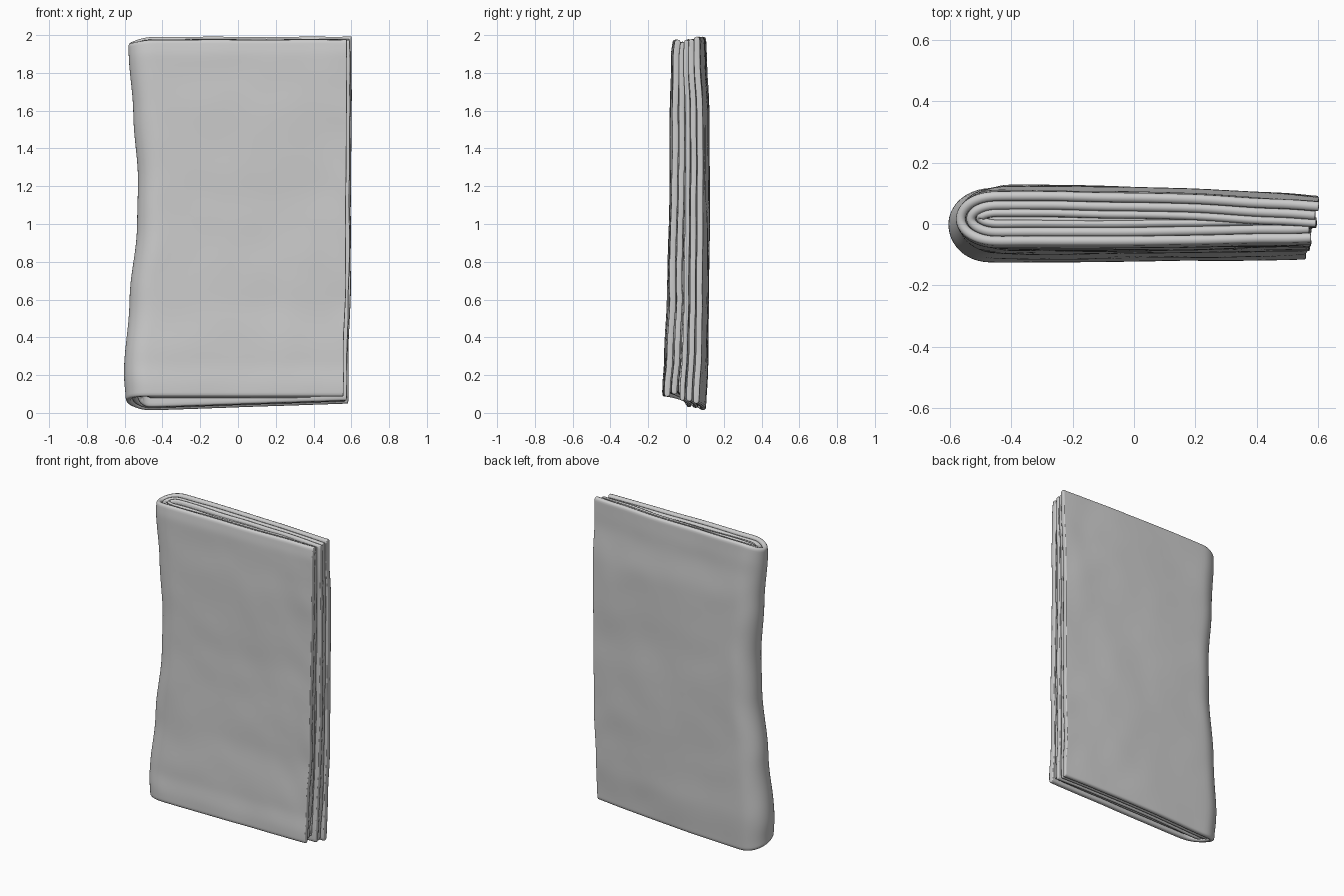
import bpy
import bmesh
import math
from mathutils import Vector, noise

if "Cube" in bpy.data.objects:
    bpy.data.objects.remove(bpy.data.objects["Cube"])

cloth = bpy.data.materials.new("light grey cloth")
cloth.use_nodes = True
GREY = (0.6, 0.6, 0.6, 1)
cloth.diffuse_color = GREY
cloth.node_tree.nodes["Principled BSDF"].inputs["Base Color"].default_value = GREY


def curve(points, t):
    """Smooth interpolation through (position, value) pairs."""
    if t <= points[0][0]:
        return points[0][1]
    for (a, va), (b, vb) in zip(points, points[1:]):
        if t <= b:
            k = (t - a) / (b - a)
            return va + (vb - va) * k * k * (3 - 2 * k)
    return points[-1][1]


# Outline of the folded bundle by height
FOLD_X = [(0.05, -0.595), (0.2, -0.605), (0.6, -0.575), (1.0, -0.535),
          (1.25, -0.53), (1.6, -0.555), (1.95, -0.58)]
FRONT_Y = [(0.1, -0.125), (0.25, -0.115), (0.6, -0.098), (1.2, -0.088), (1.9, -0.08), (2, -0.07)]
BACK_Y = [(0.02, 0.105), (0.3, 0.118), (1.0, 0.125), (1.6, 0.125), (1.85, 0.11), (2, 0.105)]
FREE_X = [(0.05, -0.015), (0.8, 0.0), (1.9, 0.005)]
ROUND = 0.14


def wrinkle(x, z, seed):
    broad = noise.noise(Vector((x * 3, z * 2.2, seed)))
    fine = noise.noise(Vector((x * 7 + z * 3, z * 5 - x * 2, seed + 9)))
    return 0.006 * broad + 0.003 * fine


def path_samples(legs=18, arc=16):
    """Front flap, round fold, back flap: (part, fraction) from free edge to free edge."""
    leg = [math.sin(i / legs * math.pi / 2) for i in range(legs)]
    front = [("front", 1 - k) for k in [math.cos(i / legs * math.pi / 2) for i in range(legs)]]
    fold = [("fold", i / arc) for i in range(arc + 1)]
    back = [("back", k) for k in leg[1:]] + [("back", 1.0)]
    return front + fold + back


def sheet_point(part, k, v, inset, front_x, back_x, drop, seed):
    z = 0.05 + 1.94 * v
    left = curve(FOLD_X, z) + 0.1 * inset
    yf, yb = curve(FRONT_Y, z), curve(BACK_Y, z)
    mid, half = (yf + yb) / 2, (yb - yf) / 2 * (1 - inset)
    start = curve(FOLD_X, z) + ROUND
    free = curve(FREE_X, z)
    ragged = 0.006 * noise.noise(Vector((z * 4, seed, inset * 5)))
    if part == "front":
        x, side = front_x + free + ragged + (start - front_x - free - ragged) * k, -1
    elif part == "back":
        x, side = start + (back_x + free + ragged - start) * k, 1
    else:
        ang = math.pi * k
        x, side = start - (start - left) * math.sin(ang) ** 0.9, -math.cos(ang)
    # back flap slims toward the free edge
    along = max(0, (x + 0.3) / 0.9)
    slim = (0.035 * along ** 2 if side > 0 else -0.012 * along ** 2)
    y = mid + half * side - slim * abs(side)
    y += wrinkle(x, z, 3 if side < 0 else 40) * abs(side) + 0.004 * inset * wrinkle(x, z, seed) * 100
    # slanted lower edge, higher at the front; rounded corners at the fold
    f = (side + 1) / 2
    low = 0.085 * (1 - f) + (0.012 + 0.035 * max(0, (x + 0.45))) * f
    high = 1.982 + 0.014 * f
    tip = max(0, (start - x) / ROUND) ** 2
    low += drop + 0.012 * tip
    high -= drop + 0.025 * tip
    high += 0.006 * noise.noise(Vector((x * 4, seed, 2))) - 0.004
    return Vector((x, y, low + (high - low) * v))


def add_sheet(name, inset, thickness, front_x, back_x, drop, seed, rows=44):
    bm = bmesh.new()
    samples = path_samples()
    grid = []
    for r in range(rows + 1):
        t = r / rows
        v = 0.5 * t + 0.5 * (0.5 - 0.5 * math.cos(math.pi * t))
        grid.append([bm.verts.new(sheet_point(p, k, v, inset, front_x, back_x, drop, seed))
                     for p, k in samples])
    for lower, upper in zip(grid, grid[1:]):
        for i in range(len(samples) - 1):
            bm.faces.new((lower[i], upper[i], upper[i + 1], lower[i + 1]))
    for face in bm.faces:
        face.smooth = True
    # outward means toward the front on the front flap
    probe = grid[rows // 2][10].link_faces[0]
    probe.normal_update()
    if probe.normal.y > 0:
        bmesh.ops.reverse_faces(bm, faces=bm.faces[:])
    mesh = bpy.data.meshes.new(name)
    bm.to_mesh(mesh)
    bm.free()
    mesh.materials.append(cloth)
    obj = bpy.data.objects.new(name, mesh)
    bpy.context.collection.objects.link(obj)
    solid = obj.modifiers.new("Thickness", "SOLIDIFY")
    solid.thickness = thickness
    solid.offset = -1
    soft = obj.modifiers.new("Soft edges", "SUBSURF")
    soft.levels = soft.render_levels = 1
    return obj


# Nested folded layers, outside to inside
add_sheet("outer_layer", 0.0, 0.032, 0.572, 0.598, 0.0, 1)
add_sheet("middle_layer", 0.34, 0.03, 0.565, 0.585, 0.012, 5)
add_sheet("inner_layer", 0.66, 0.026, 0.56, 0.59, 0.016, 8)


# Flat sheet tucked in the middle
def add_core(rows=30, columns=16):
    bm = bmesh.new()
    grid = []
    for r in range(rows + 1):
        z = 0.075 + 1.885 * r / rows
        mid = (curve(FRONT_Y, z) + curve(BACK_Y, z)) / 2
        left = curve(FOLD_X, z) + 0.1
        right = 0.575 + curve(FREE_X, z)
        grid.append([])
        for c in range(columns + 1):
            x = left + (right - left) * c / columns
            y = mid - 0.008 * max(0, x) + wrinkle(x, z, 20) * 0.5
            grid[-1].append(bm.verts.new((x, y, z)))
    for lower, upper in zip(grid, grid[1:]):
        for i in range(columns):
            bm.faces.new((lower[i], lower[i + 1], upper[i + 1], upper[i])).smooth = True
    mesh = bpy.data.meshes.new("core_sheet")
    bm.to_mesh(mesh)
    bm.free()
    mesh.materials.append(cloth)
    obj = bpy.data.objects.new("core_sheet", mesh)
    bpy.context.collection.objects.link(obj)
    solid = obj.modifiers.new("Thickness", "SOLIDIFY")
    solid.thickness = 0.024
    solid.offset = 0
    soft = obj.modifiers.new("Soft edges", "SUBSURF")
    soft.levels = soft.render_levels = 1


add_core()
